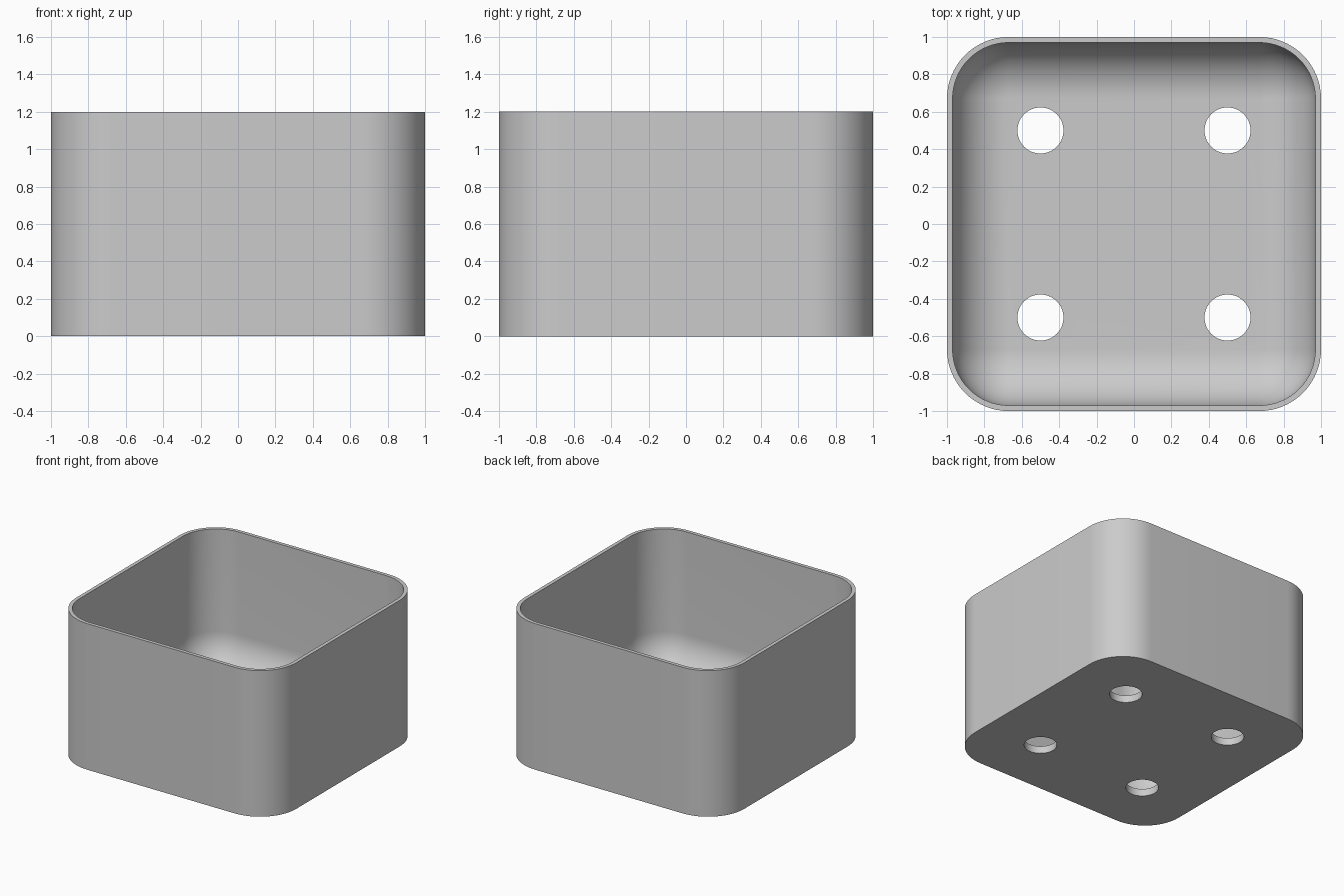
import bpy, bmesh
from math import sin, cos, pi

if "Cube" in bpy.data.objects:
    bpy.data.objects.remove(bpy.data.objects["Cube"])

HEIGHT, FLOOR, WALL = 1.2, 0.06, 0.03
CORE = 0.67                  # centre of each corner arc
OUTER = 1 - CORE
INNER = OUTER - WALL
STEPS = 16                   # segments per quarter arc

grey = bpy.data.materials.new("plain grey")
grey.use_nodes = True
grey.diffuse_color = (0.6, 0.6, 0.6, 1)
grey.node_tree.nodes["Principled BSDF"].inputs["Base Color"].default_value = (0.6, 0.6, 0.6, 1)


def rounded_ring(bm, radius, z):
    """Rounded square whose corner arcs share the same centres."""
    ring = []
    for q, (sx, sy) in enumerate([(1, 1), (-1, 1), (-1, -1), (1, -1)]):
        for i in range(STEPS + 1):
            a = (q + i / STEPS) * pi / 2
            ring.append(bm.verts.new((sx * CORE + radius * cos(a),
                                      sy * CORE + radius * sin(a), z)))
    return ring


# Open box: outer wall, rim, inner wall and rounded inner floor edge
bm = bmesh.new()
profile = [(OUTER, 0), (OUTER, HEIGHT), (INNER, HEIGHT)]
for i in range(STEPS + 1):
    a = i / STEPS * pi / 2
    profile.append((INNER * cos(a), FLOOR + INNER * (1 - sin(a))))
rings = [rounded_ring(bm, r, z) for r, z in profile]
for low, high in zip(rings, rings[1:]):
    for i in range(len(low)):
        j = (i + 1) % len(low)
        bm.faces.new((low[i], low[j], high[j], high[i]))
bm.faces.new(rings[0][::-1])
bm.faces.new(rings[-1])
bmesh.ops.remove_doubles(bm, verts=bm.verts, dist=0.0001)
bmesh.ops.recalc_face_normals(bm, faces=bm.faces)
mesh = bpy.data.meshes.new("planter_box")
bm.to_mesh(mesh)
bm.free()
box = bpy.data.objects.new("planter_box", mesh)
bpy.context.collection.objects.link(box)
mesh.materials.append(grey)

# Four drain holes through the floor
for x in (-0.5, 0.5):
    for y in (-0.5, 0.5):
        bpy.ops.mesh.primitive_cylinder_add(vertices=48, radius=0.123, depth=0.4, location=(x, y, 0))
        cutter = bpy.context.object
        cutter.name = "hole_cutter"
        cutter.hide_render = True
        cutter.data.materials.append(grey)
        hole = box.modifiers.new("drain_hole", "BOOLEAN")
        hole.operation = "DIFFERENCE"
        hole.solver = "EXACT"
        hole.object = cutter
        bpy.context.view_layer.objects.active = box
        bpy.ops.object.modifier_apply(modifier=hole.name)
        bpy.data.objects.remove(cutter)

# Smooth curves, crisp rims
bpy.ops.object.select_all(action="DESELECT")
box.select_set(True)
bpy.context.view_layer.objects.active = box
bpy.ops.object.shade_smooth_by_angle(angle=pi / 6)
